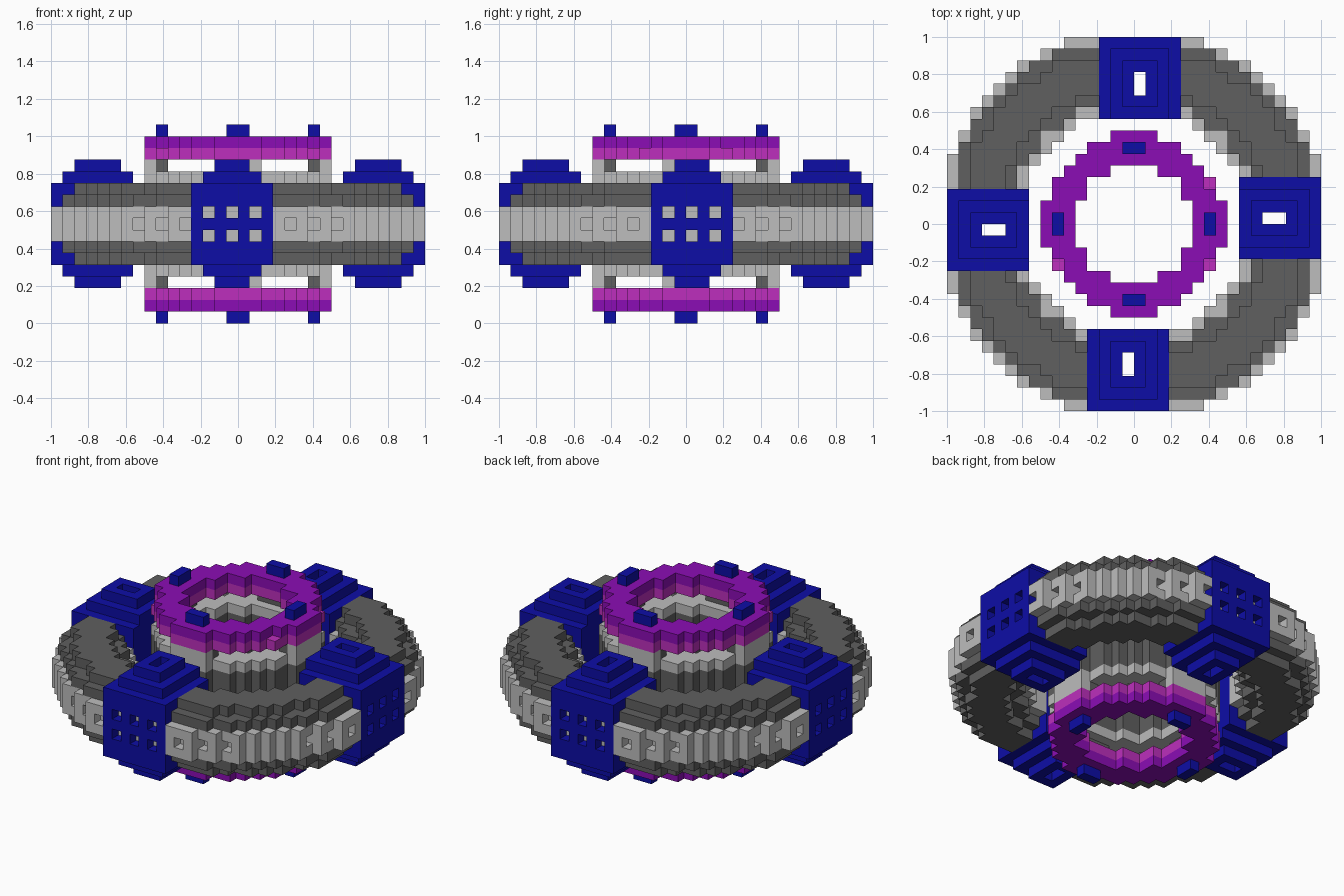
import bpy, bmesh, math

if "Cube" in bpy.data.objects:
    bpy.data.objects.remove(bpy.data.objects["Cube"])

U = 1 / 16          # edge of one block
MID = 8             # middle layer; everything mirrors above and below it
grid = {}           # block position -> part name


def material(name, r, g, b):
    m = bpy.data.materials.new(name)
    m.use_nodes = True
    m.diffuse_color = (r, g, b, 1)
    m.node_tree.nodes["Principled BSDF"].inputs["Base Color"].default_value = (r, g, b, 1)
    return m


light = material("light grey", 0.51, 0.51, 0.51)
dark = material("dark grey", 0.115, 0.115, 0.115)
blue = material("deep blue", 0.004, 0.004, 0.38)
purple = material("purple", 0.26, 0.004, 0.46)
magenta = material("magenta", 0.51, 0.028, 0.51)


def ring(part, layers, inner, outer, limit=16):
    """Blocky flat ring on the given layers, mirrored about the middle."""
    for i in range(-limit, limit):
        for j in range(-limit, limit):
            if inner < math.hypot(i + .5, j + .5) < outer:
                for k in layers:
                    grid[i, j, k] = grid[i, j, 2 * MID - k] = part


def four_sides(i, j):
    """A front block and its copies on the left, back and right."""
    return [(i, j), (j, i), (-1 - i, -1 - j), (-1 - j, -1 - i)]


def block(part, xs, ys, layers):
    """Solid block repeated on four sides and mirrored; part None cuts."""
    for i in xs:
        for j in ys:
            for a, b in four_sides(i, j):
                for k in layers:
                    for c in (k, 2 * MID - k):
                        if part:
                            grid[a, b, c] = part
                        else:
                            grid.pop((a, b, c), None)


# Outer wheel: wide light band with stepped dark tyres above and below
ring("outer_band", (8, 9), 9.7, 16.6)
ring("outer_tyre", (10,), 10.7, 16.1, 15)
ring("outer_tyre", (11,), 11.8, 15.1, 14)

# Small recesses round the outer band
for i, j in ((4, -16), (6, -15), (8, -14)):
    block(None, (i, -1 - i), (j,), (MID,))

# Inner drum with light rims
ring("drum_wall", range(8, 12), 5, 7.7)
ring("drum_rim", (12,), 5, 7.7)

# Posts between the drum and the coloured rings
block("post", range(-2, 2), (-8,), (13,))
block("post_core", range(-2, 2), (-7,), (13,))

# Coloured rings, three notches in the top one, and their studs
ring("lower_trim_ring", (14,), 5, 7.7)
ring("cap_ring", (15,), 5, 7.7)
for i, j in ((6, 3), (6, -4), (-7, -4)):
    grid.pop((i, j, 15), None)
block("stud", (-1, 0), (-7,), (16,))

# Four housings: hollow box, two stepped caps, windows and a vertical shaft
for i in range(-4, 3):
    for j in range(-16, -9):
        for k in range(8, 12):
            if i in (-4, 2) or j in (-16, -10) or k == 11:
                block("housing", (i,), (j,), (k,))
block("housing", range(-3, 2), range(-15, -9), (12,))
block("housing", range(-2, 1), range(-14, -10), (13,))
block(None, (-3, -1, 1), (-16,), (9,))
block(None, (-1,), (-13, -12), range(8, 14))

# Turn each part's blocks into a mesh of its exposed faces
DIRECTIONS = [(axis, side) for axis in range(3) for side in (0, 1)]


def build(part, mat):
    bm = bmesh.new()
    verts = {}

    def vert(p):
        if p not in verts:
            verts[p] = bm.verts.new((p[0] * U, p[1] * U, p[2] * U))
        return verts[p]

    for cell, owner in grid.items():
        if owner != part:
            continue
        for axis, side in DIRECTIONS:
            near = list(cell)
            near[axis] += 2 * side - 1
            if tuple(near) in grid:
                continue
            u, v = (axis + 1) % 3, (axis + 2) % 3
            corners = []
            for du, dv in ((0, 0), (1, 0), (1, 1), (0, 1)):
                p = list(cell)
                p[axis] += side
                p[u] += du
                p[v] += dv
                corners.append(vert(tuple(p)))
            bm.faces.new(corners if side else corners[::-1])
    mesh = bpy.data.meshes.new(part)
    bm.to_mesh(mesh)
    bm.free()
    mesh.materials.append(mat)
    bpy.context.collection.objects.link(bpy.data.objects.new(part, mesh))


PARTS = {
    "outer_band": light, "outer_tyre": dark, "drum_wall": dark,
    "drum_rim": light, "post": light, "post_core": dark,
    "lower_trim_ring": magenta, "cap_ring": purple,
    "stud": blue, "housing": blue,
}
for part_name, part_material in PARTS.items():
    build(part_name, part_material)
